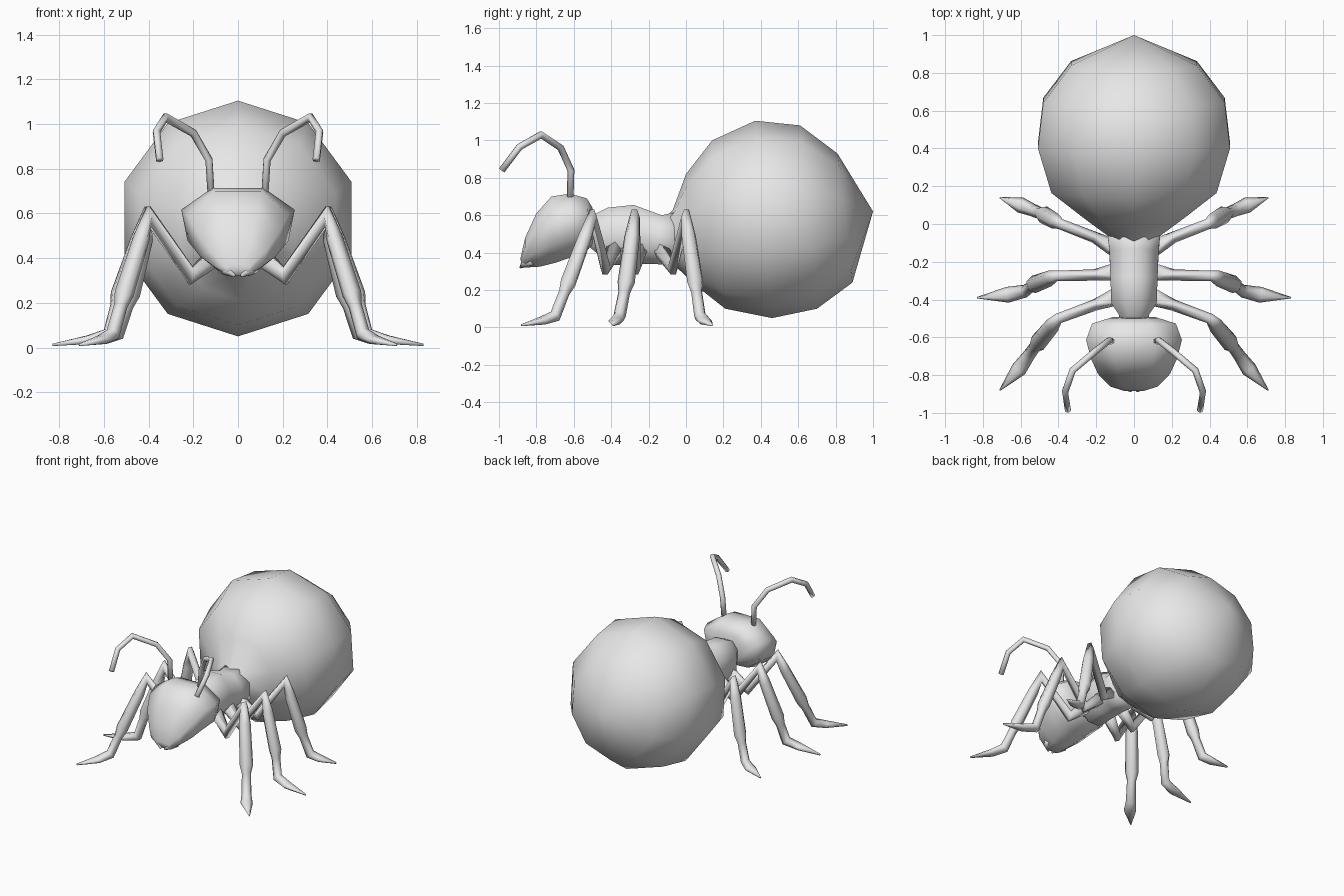
import bpy, bmesh
from math import sin, cos, pi
from mathutils import Vector

cube = bpy.data.objects.get("Cube")
if cube:
    bpy.data.objects.remove(cube, do_unlink=True)

grey = bpy.data.materials.new("plain_grey")
grey.use_nodes = True
grey.diffuse_color = (0.8, 0.8, 0.8, 1)
grey.node_tree.nodes["Principled BSDF"].inputs["Base Color"].default_value = (0.8, 0.8, 0.8, 1)


def skin(name, rings, mirror=False):
    """Join rings of points into one smooth closed skin."""
    bm = bmesh.new()
    loops = [[bm.verts.new(p) for p in ring] for ring in rings]
    for a, b in zip(loops, loops[1:]):
        for i in range(len(a)):
            j = (i + 1) % len(a)
            bm.faces.new((a[i], a[j], b[j], b[i]))
    bm.faces.new(loops[0])
    bm.faces.new(loops[-1])
    bmesh.ops.remove_doubles(bm, verts=bm.verts, dist=0.0005)
    bmesh.ops.recalc_face_normals(bm, faces=bm.faces)
    for f in bm.faces:
        f.smooth = True
    mesh = bpy.data.meshes.new(name)
    bm.to_mesh(mesh)
    bm.free()
    mesh.materials.append(grey)
    ob = bpy.data.objects.new(name, mesh)
    bpy.context.collection.objects.link(ob)
    if mirror:
        ob.modifiers.new("Mirror", "MIRROR")
    return ob


def body(name, sections, sides, flat_top=False, taper=0.0):
    """Sections: top y, top z, bottom y, bottom z, half width."""
    phase = pi / sides if flat_top else 0
    grow = 1 / cos(phase)
    rings = []
    for ty, tz, by, bz, w in sections:
        top, bot = Vector((0, ty, tz)), Vector((0, by, bz))
        mid, up = (top + bot) / 2, (top - bot) / 2 * grow
        ring = []
        for i in range(sides):
            a = 2 * pi * i / sides + phase
            side = Vector((w * grow * sin(a) * (1 + taper * cos(a)), 0, 0))
            ring.append(mid + up * cos(a) + side)
        rings.append(ring)
    return skin(name, rings)


def limb(name, points, radii, sides=6):
    """Mitred tube; each radius is (sideways, upright)."""
    pts = [Vector(p) for p in points]
    across = (pts[-1] - pts[0]).cross(Vector((0, 0, 1))).normalized()
    rings = []
    for i, p in enumerate(pts):
        d0 = (p - pts[max(i - 1, 0)]).normalized()
        d1 = (pts[min(i + 1, len(pts) - 1)] - p).normalized()
        t = (d0 + d1).normalized()
        u = (across - t * across.dot(t)).normalized()
        v = u.cross(t)
        mitre = min(1 / max(t.dot(d1 if d1.length else d0), 0.1), 1.6)
        ru, rv = radii[i]
        rings.append([p + u * ru * cos(2 * pi * k / sides) + v * rv * mitre * sin(2 * pi * k / sides)
                      for k in range(sides)])
    return skin(name, rings, mirror=True)


# Round abdomen, faceted with ten sides and pointed at the tail
body("abdomen", [
    (-0.12, 0.58, -0.12, 0.35, 0.11),
    (-0.07, 0.63, -0.06, 0.33, 0.14),
    (0.0, 0.82, 0.07, 0.21, 0.27),
    (0.14, 1.0, 0.21, 0.10, 0.46),
    (0.37, 1.105, 0.46, 0.05, 0.535),
    (0.61, 1.08, 0.70, 0.10, 0.505),
    (0.81, 0.93, 0.89, 0.24, 0.35),
    (1.0, 0.62, 1.0, 0.62, 0.0)], 10)

# Thorax
body("thorax", [
    (-0.54, 0.58, -0.54, 0.45, 0.07),
    (-0.48, 0.61, -0.48, 0.40, 0.08),
    (-0.42, 0.64, -0.42, 0.33, 0.12),
    (-0.28, 0.655, -0.28, 0.34, 0.125),
    (-0.13, 0.60, -0.18, 0.34, 0.13),
    (-0.04, 0.62, -0.04, 0.33, 0.14)], 8, flat_top=True)

# Head, narrowing forward and down
body("head", [
    (-0.50, 0.64, -0.49, 0.46, 0.12),
    (-0.53, 0.69, -0.52, 0.42, 0.21),
    (-0.62, 0.715, -0.60, 0.38, 0.24),
    (-0.72, 0.70, -0.70, 0.345, 0.215),
    (-0.80, 0.61, -0.78, 0.325, 0.18),
    (-0.86, 0.48, -0.86, 0.32, 0.12),
    (-0.885, 0.37, -0.88, 0.325, 0.05)], 8, flat_top=True, taper=0.15)

# Mandibles
limb("mandible", [(0.07, -0.82, 0.36), (0.045, -0.86, 0.345), (0.015, -0.885, 0.32)],
     [(0.03, 0.03), (0.025, 0.025), (0.006, 0.006)])

# Antennae
limb("antenna", [(0.12, -0.62, 0.68), (0.13, -0.615, 0.84), (0.20, -0.67, 0.96),
                 (0.325, -0.775, 1.03), (0.365, -0.89, 0.965), (0.35, -0.985, 0.84)],
     [(0.018, 0.018)] * 6)

# Legs: hip, coxa, knee, shin joint, ankle, foot, toe as seen from above
heights = (0.43, 0.32, 0.59, 0.24, 0.06, 0.035, 0.012)
legs = {
    "front_leg": ((0.08, -0.38), (0.21, -0.43), (0.40, -0.50), (0.51, -0.63),
                  (0.56, -0.70), (0.61, -0.77), (0.71, -0.88)),
    "middle_leg": ((0.08, -0.25), (0.21, -0.27), (0.41, -0.275), (0.53, -0.32),
                   (0.575, -0.355), (0.67, -0.375), (0.83, -0.39)),
    "hind_leg": ((0.08, -0.14), (0.21, -0.07), (0.39, 0.0), (0.48, 0.05),
                 (0.54, 0.075), (0.60, 0.10), (0.71, 0.14)),
}
leg_radii = [(0.05, 0.05), (0.03, 0.03), (0.028, 0.03), (0.042, 0.036), (0.047, 0.042),
             (0.032, 0.03), (0.034, 0.03), (0.042, 0.022), (0.004, 0.006)]
for name, plan in legs.items():
    hip, coxa, knee, shin, ankle, foot, toe = [Vector((x, y, z)) for (x, y), z in zip(plan, heights)]
    limb(name, [hip, coxa, knee, knee.lerp(shin, 0.3), shin, shin.lerp(ankle, 0.3),
                ankle, foot, toe], leg_radii)
